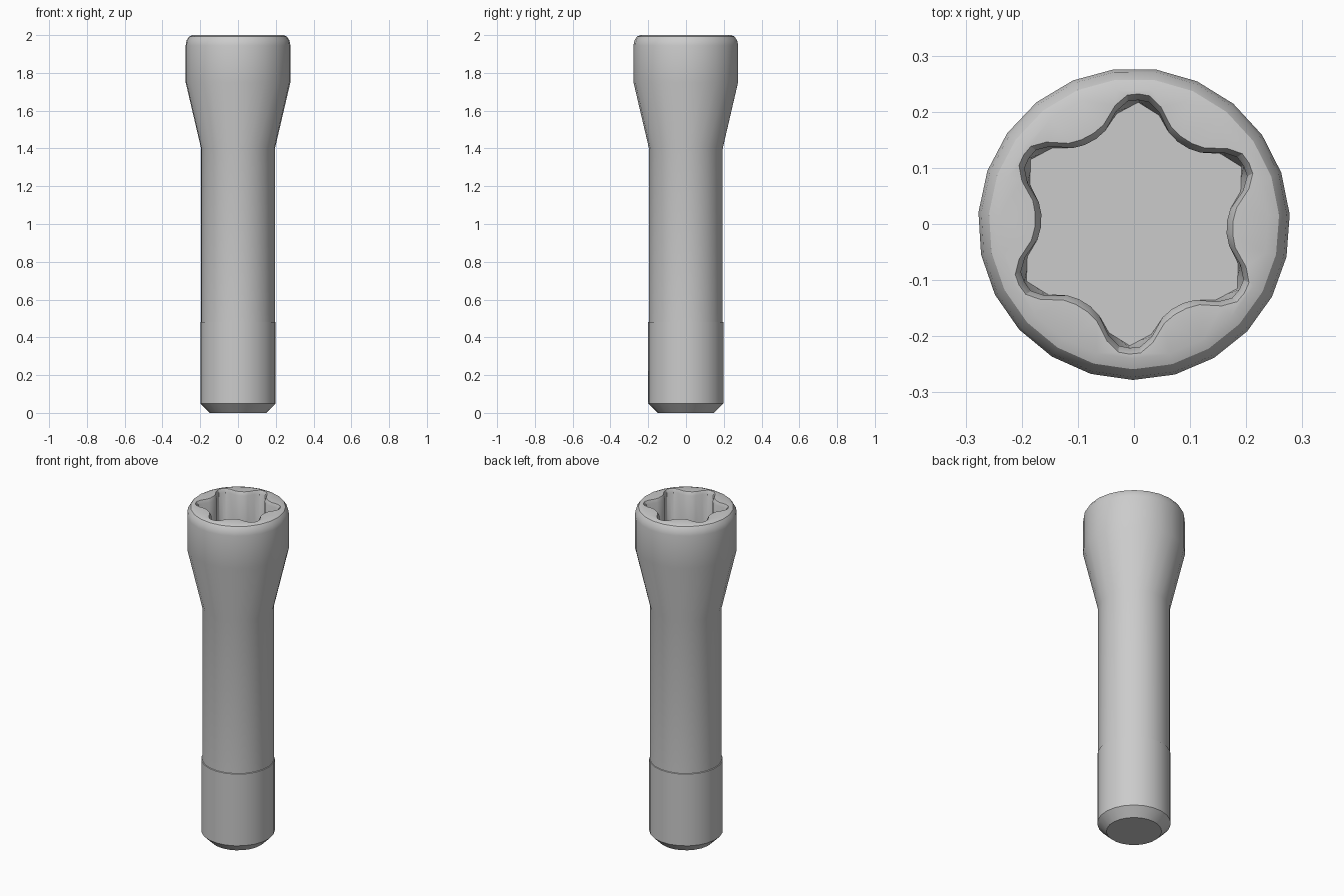
import bpy
import bmesh
from math import sin, cos, radians

cube = bpy.data.objects.get("Cube")
if cube:
    bpy.data.objects.remove(cube, do_unlink=True)

SIDES = 23
START = radians(3.5)
LOBES = 6
LOBE_TURN = 28

steel = bpy.data.materials.new("grey_steel")
steel.use_nodes = True
colour = (0.6, 0.6, 0.6, 1)
steel.diffuse_color = colour
steel.node_tree.nodes["Principled BSDF"].inputs["Base Color"].default_value = colour

bm = bmesh.new()


def add_ring(polar, z):
    """Closed ring of vertices from (angle, radius) pairs."""
    return [bm.verts.new((r * cos(a), r * sin(a), z)) for a, r in polar]


def join_rings(lower, upper):
    n = len(lower)
    for i in range(n):
        j = (i + 1) % n
        bm.faces.new((lower[i], lower[j], upper[j], upper[i]))


def ring_edges(ring):
    return [bm.edges.get((ring[i - 1], ring[i])) for i in range(len(ring))]


# Turned outside: chamfered tip, threaded end, shank, tapered head
profile = [(0.15, 0), (0.2, 0.05), (0.2, 0.48), (0.196, 0.482),
           (0.196, 1.4), (0.278, 1.75), (0.278, 1.945)]
# Rounded upper edge of the head
for step in (30, 60, 90):
    t = radians(step)
    profile.append((0.24 + 0.038 * cos(t), 1.945 + 0.055 * sin(t)))

angles = [START + radians(360) * i / SIDES for i in range(SIDES)]
outside = [add_ring([(a, r) for a in angles], z) for r, z in profile]
for lower, upper in zip(outside, outside[1:]):
    join_rings(lower, upper)
bm.faces.new(outside[0])

# Six-lobed socket: half of one lobe, mirrored and repeated
half = [(5, 0.23), (11, 0.214), (19, 0.185), (26, 0.177)]
lobe = [(-a, r) for a, r in reversed(half)] + [(0, 0.232)] + half
mouth, wall, floor = [], [], []
for k in range(LOBES):
    for offset, r in lobe:
        a = radians(LOBE_TURN + offset + 360 / LOBES * k)
        inner = r - 0.011
        hexagon = 0.188 / cos(radians(30 - abs(offset)))
        mouth.append((a, r))
        wall.append((a, inner))
        floor.append((a, min(inner, hexagon)))

socket = [add_ring(floor, 1.68), add_ring(wall, 1.72),
          add_ring(wall, 1.98), add_ring(mouth, 2)]
for lower, upper in zip(socket, socket[1:]):
    join_rings(lower, upper)
bm.faces.new(socket[0])

# Flat rim between the head edge and the socket mouth
bmesh.ops.triangle_fill(bm, use_beauty=True, normal=(0, 0, 1),
                        edges=ring_edges(outside[-1]) + ring_edges(socket[-1]))
bmesh.ops.recalc_face_normals(bm, faces=bm.faces)

mesh = bpy.data.meshes.new("socket_screw")
bm.to_mesh(mesh)
bm.free()
mesh.materials.append(steel)
screw = bpy.data.objects.new("socket_screw", mesh)
bpy.context.collection.objects.link(screw)

bpy.ops.object.select_all(action="DESELECT")
screw.select_set(True)
bpy.context.view_layer.objects.active = screw
bpy.ops.object.shade_smooth_by_angle(angle=radians(30))
